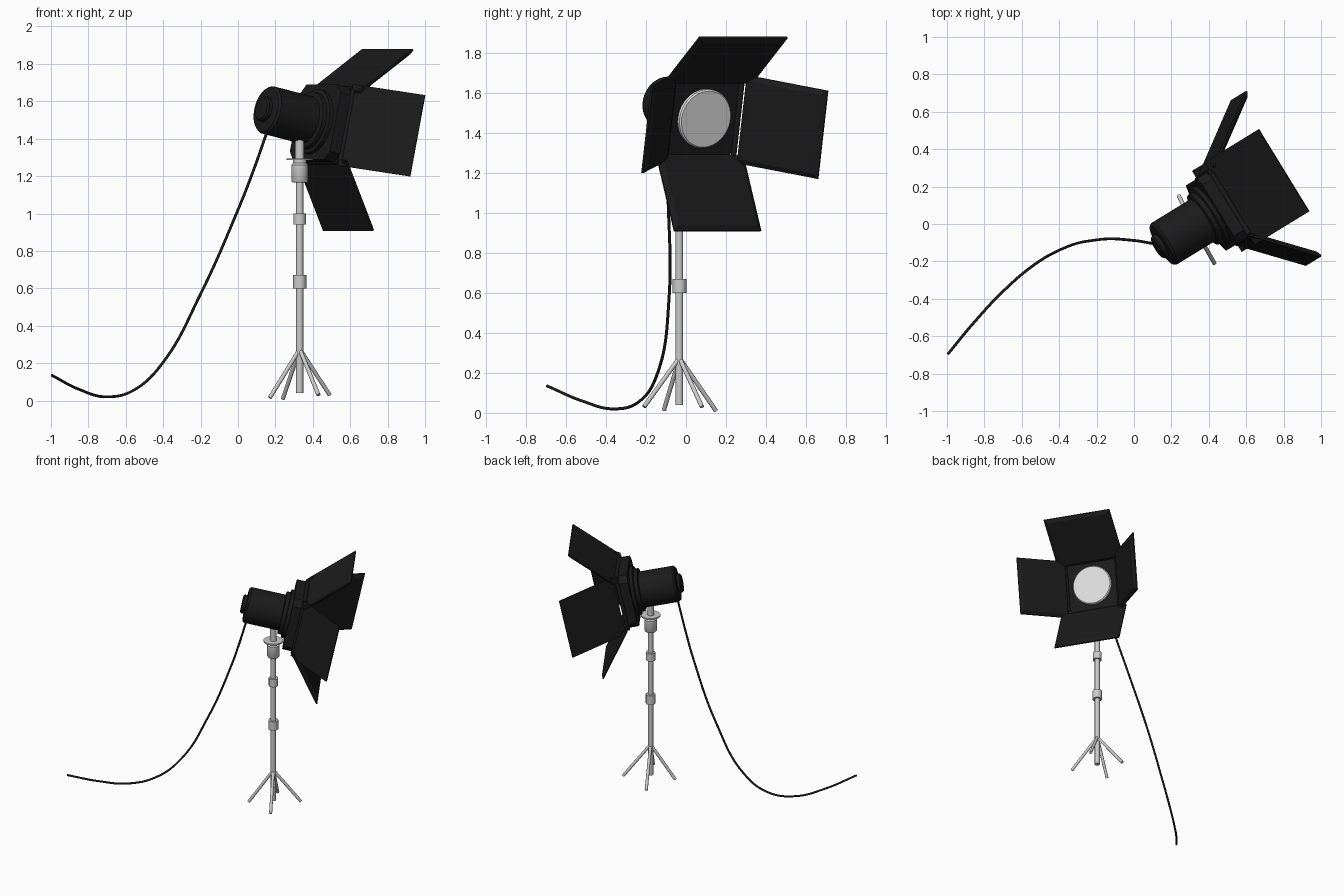
import bpy, bmesh
from math import radians, cos, sin, pi
from mathutils import Matrix, Vector

if "Cube" in bpy.data.objects:
    bpy.data.objects.remove(bpy.data.objects["Cube"])


def material(name, value):
    m = bpy.data.materials.new(name)
    m.use_nodes = True
    color = (value, value, value, 1)
    m.diffuse_color = color
    bsdf = m.node_tree.nodes["Principled BSDF"]
    bsdf.inputs["Base Color"].default_value = color
    bsdf.inputs["Roughness"].default_value = 0.6
    return m


BLACK = material("matte black", 0.011)
METAL = material("light grey metal", 0.6)
GLASS = material("pale lens", 0.72)


def finish(name, bm, mat, matrix=Matrix(), smooth=True):
    bmesh.ops.recalc_face_normals(bm, faces=bm.faces)
    mesh = bpy.data.meshes.new(name)
    bm.to_mesh(mesh)
    bm.free()
    mesh.materials.append(mat)
    ob = bpy.data.objects.new(name, mesh)
    bpy.context.collection.objects.link(ob)
    ob.matrix_world = matrix
    if smooth:
        bpy.ops.object.select_all(action='DESELECT')
        ob.select_set(True)
        bpy.context.view_layer.objects.active = ob
        bpy.ops.object.shade_smooth_by_angle(angle=radians(35))
    return ob


def lathe(name, profile, mat, matrix, sides=40):
    """Solid of revolution around local z from (radius, height) pairs."""
    bm = bmesh.new()
    rings = [[bm.verts.new((r * cos(2 * pi * i / sides), r * sin(2 * pi * i / sides), z))
              for i in range(sides)] for r, z in profile]
    for low, high in zip(rings, rings[1:]):
        for i in range(sides):
            j = (i + 1) % sides
            bm.faces.new((low[i], low[j], high[j], high[i]))
    bm.faces.new(rings[0])
    bm.faces.new(rings[-1])
    return finish(name, bm, mat, matrix)


def rod(name, start, end, radius, mat):
    start, end = Vector(start), Vector(end)
    d = end - start
    turn = d.to_track_quat('Z', 'Y').to_matrix().to_4x4()
    return lathe(name, [(radius, 0), (radius, d.length)], mat,
                 Matrix.Translation(start) @ turn, 16)


# Stand: pole, collars, head socket and pin
STAND = Matrix.Translation((0.33, -0.033, 0))
lathe("stand_pole", [(0.019, 0.04), (0.019, 1.2)], METAL, STAND, 24)
for name, z, h, r in (("lower_collar", 0.6, 0.07, 0.035),
                      ("upper_collar", 0.94, 0.06, 0.033)):
    lathe(name, [(r, z), (r, z + h)], METAL, STAND, 24)
lathe("head_socket", [(0.038, 1.165), (0.045, 1.175), (0.045, 1.26), (0.035, 1.27),
                      (0.035, 1.285), (0.07, 1.285), (0.07, 1.295), (0.024, 1.295),
                      (0.024, 1.4)], METAL, STAND, 32)

# Four splayed legs
for i, foot in enumerate([(0.43, -0.21, 0.03), (0.24, 0.15, 0.01),
                          (0.17, -0.11, 0.015), (0.49, 0.08, 0.03)]):
    rod(f"stand_leg_{i + 1}", (0.33, -0.033, 0.275), foot, 0.011, METAL)

# Lamp frame: local x along the beam, y sideways, z up
LAMP = (Matrix.Translation((0.157, -0.108, 1.554))
        @ Matrix.Rotation(radians(31.5), 4, 'Z') @ Matrix.Rotation(radians(12.2), 4, 'Y'))
BEAM = LAMP @ Matrix.Rotation(radians(90), 4, 'Y')

# Housing with rounded back rim, front rings, back knob and lens
lathe("lamp_housing", [(0.1, -0.012), (0.12, -0.009), (0.13, 0.004), (0.13, 0.25),
                       (0.155, 0.255), (0.155, 0.28), (0.175, 0.285), (0.175, 0.32)],
      BLACK, BEAM, 48)
lathe("back_knob", [(0.068, -0.01), (0.068, -0.032), (0.06, -0.04)][::-1], BLACK, BEAM, 32)
lathe("lens", [(0.15, 0.37), (0.15, 0.4), (0.143, 0.407)], GLASS, BEAM, 48)

# Square barn door frame with cut corners
bm = bmesh.new()
bmesh.ops.create_cube(bm, size=1)
bmesh.ops.scale(bm, vec=(0.075, 0.41, 0.41), verts=bm.verts)
bmesh.ops.translate(bm, vec=(0.345, 0, 0), verts=bm.verts)
corners = [e for e in bm.edges if abs(e.verts[0].co.x - e.verts[1].co.x) > 0.01]
bmesh.ops.bevel(bm, geom=corners, offset=0.045, segments=1, affect='EDGES')
finish("door_frame", bm, BLACK, LAMP, False)


def door(name, roll, hinge, tip, half_width, thick=0.024):
    """Panel from hinge to tip, given as (along beam, away from beam)."""
    bm = bmesh.new()
    hinge, tip = Vector(hinge), Vector(tip)
    d = (tip - hinge).normalized()
    inward = Vector((d.y, -d.x)) * thick
    lip = 0.024
    # Wide outer face, smaller raised inner face
    loops = []
    for inset, shift in ((0, Vector((0, 0))), (0, inward * 0.4), (lip, inward)):
        a, b = hinge + d * inset + shift, tip - d * inset + shift
        w = half_width - inset
        loops.append([bm.verts.new((p.x, s * w, p.y))
                      for p, s in ((a, -1), (b, -1), (b, 1), (a, 1))])
    for low, high in zip(loops, loops[1:]):
        for i in range(4):
            j = (i + 1) % 4
            bm.faces.new((low[i], low[j], high[j], high[i]))
    bm.faces.new(loops[0])
    bm.faces.new(loops[-1])
    finish(name, bm, BLACK, LAMP @ Matrix.Rotation(radians(roll), 4, 'X'), False)


# Four flared doors
door("top_door", 0, (0.385, 0.185), (0.667, 0.478), 0.258)
door("bottom_door", 180, (0.385, 0.195), (0.63, 0.526), 0.254)
door("left_door", -90, (0.405, 0.215), (0.775, 0.468), 0.225)
door("right_door", 90, (0.375, 0.2), (0.651, 0.497), 0.222)

# Hinge rods on the four frame sides
for i in range(4):
    turn = LAMP @ Matrix.Rotation(i * pi / 2, 4, 'X')
    rod(f"hinge_{i + 1}", turn @ Vector((0.385, -0.19, 0.2)),
        turn @ Vector((0.385, 0.19, 0.2)), 0.014, BLACK)

# Hanging power cable
curve = bpy.data.curves.new("power_cable", 'CURVE')
curve.dimensions = '3D'
curve.bevel_depth = 0.0075
curve.bevel_resolution = 2
curve.use_fill_caps = True
path = [(0.16, -0.115, 1.45), (0.075, -0.1, 1.21), (0, -0.088, 1.02), (-0.2, -0.085, 0.57),
        (-0.4, -0.14, 0.205), (-0.55, -0.23, 0.06), (-0.7, -0.36, 0.02),
        (-0.85, -0.52, 0.06), (-0.995, -0.695, 0.135)]
spline = curve.splines.new('BEZIER')
spline.bezier_points.add(len(path) - 1)
for point, co in zip(spline.bezier_points, path):
    point.co = co
    point.handle_left_type = point.handle_right_type = 'AUTO'
curve.materials.append(BLACK)
bpy.context.collection.objects.link(bpy.data.objects.new("power_cable", curve))
